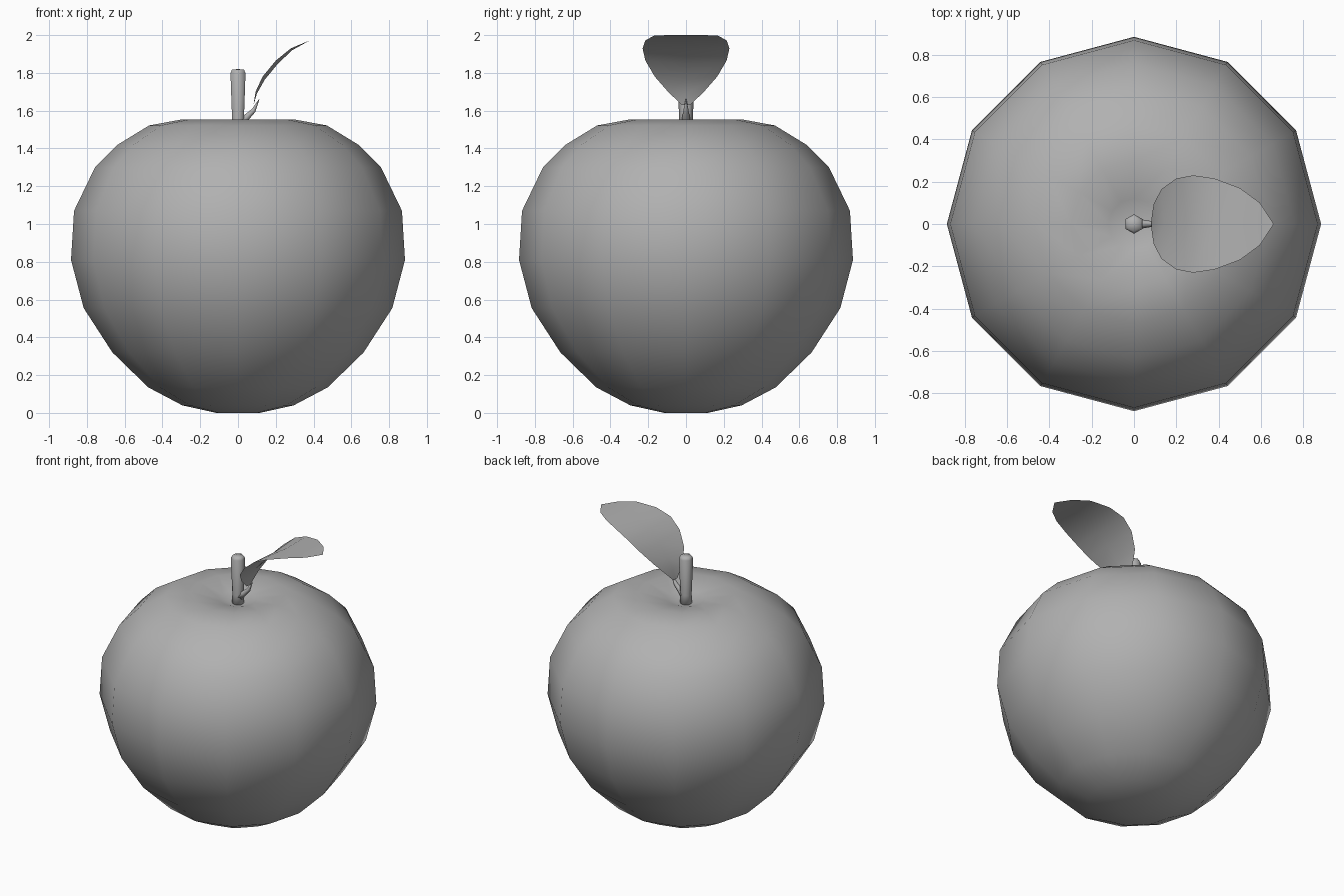
import bpy, bmesh
from math import sin, cos, pi
from mathutils import Vector

if "Cube" in bpy.data.objects:
    bpy.data.objects.remove(bpy.data.objects["Cube"])

grey = bpy.data.materials.new("dark_grey")
grey.diffuse_color = (0.44, 0.44, 0.44, 1)
grey.use_nodes = True
grey.node_tree.nodes["Principled BSDF"].inputs["Base Color"].default_value = grey.diffuse_color


def finish(name, bm, smooth=True):
    bmesh.ops.recalc_face_normals(bm, faces=bm.faces)
    mesh = bpy.data.meshes.new(name)
    bm.to_mesh(mesh)
    bm.free()
    for p in mesh.polygons:
        p.use_smooth = smooth
    mesh.materials.append(grey)
    ob = bpy.data.objects.new(name, mesh)
    bpy.context.collection.objects.link(ob)
    return ob


def bridge(bm, a, b):
    n = len(a)
    for i in range(n):
        bm.faces.new((a[i], a[(i + 1) % n], b[(i + 1) % n], b[i]))


def lathe(name, profile, sides, start=0.0):
    """Revolve (radius, z) points; radius 0 becomes a pole."""
    bm = bmesh.new()
    rings = []
    for r, z in profile:
        if r == 0:
            rings.append([bm.verts.new((0, 0, z))])
        else:
            rings.append([bm.verts.new((r * cos(start + 2 * pi * i / sides),
                                        r * sin(start + 2 * pi * i / sides), z))
                          for i in range(sides)])
    for a, b in zip(rings, rings[1:]):
        if len(a) == 1 or len(b) == 1:
            pole, ring = (a[0], b) if len(a) == 1 else (b[0], a)
            for i in range(sides):
                bm.faces.new((pole, ring[i], ring[(i + 1) % sides]))
        else:
            bridge(bm, a, b)
    return finish(name, bm)


# Fruit body with a dimple at the top
lathe("apple_body", [(0, 0.0), (0.115, 0.0), (0.295, 0.04), (0.475, 0.135),
                     (0.665, 0.32), (0.817, 0.555), (0.884, 0.81), (0.868, 1.07),
                     (0.757, 1.30), (0.637, 1.42), (0.47, 1.522), (0.30, 1.553),
                     (0.12, 1.515), (0, 1.475)], 12)

# Hexagonal stem, flaring towards its top
lathe("stem", [(0, 1.46), (0.041, 1.46), (0.036, 1.55), (0.046, 1.80),
               (0.036, 1.818), (0, 1.82)], 6, pi / 2)

# Short twig joining the stem to the leaf
bm = bmesh.new()
rings = []
for x, z, r in [(0.015, 1.535, 0.027), (0.045, 1.565, 0.020),
                (0.082, 1.60, 0.014), (0.112, 1.66, 0.002)]:
    rings.append([bm.verts.new(Vector((x, 0, z)) + r * Vector(
        (-0.7 * sin(pi * i / 3), cos(pi * i / 3), 0.7 * sin(pi * i / 3))))
        for i in range(6)])
for a, b in zip(rings, rings[1:]):
    bridge(bm, a, b)
bm.faces.new(rings[0])
bm.faces.new(rings[-1])
finish("leaf_twig", bm)

# Curved leaf sheet: (x, z, half width) stations with a sunken midrib
stations = [(0.082, 1.63, 0.022), (0.093, 1.70, 0.095), (0.13, 1.78, 0.165),
            (0.20, 1.865, 0.215), (0.28, 1.93, 0.23), (0.38, 1.972, 0.215),
            (0.50, 1.997, 0.17), (0.595, 2.0, 0.10)]
bm = bmesh.new()
rows = []
for i, (x, z, w) in enumerate(stations):
    sink = 0.017 * sin(pi * min(i, 5) / 5)
    rows.append([bm.verts.new((x, -w, z)),
                 bm.verts.new((x + 0.7 * sink, 0, z - sink)),
                 bm.verts.new((x, w, z))])
for a, b in zip(rows, rows[1:]):
    for j in range(2):
        bm.faces.new((a[j], b[j], b[j + 1], a[j + 1]))
tip = bm.verts.new((0.66, 0, 2.0))
for j in range(2):
    bm.faces.new((rows[-1][j], tip, rows[-1][j + 1]))
finish("leaf", bm)
